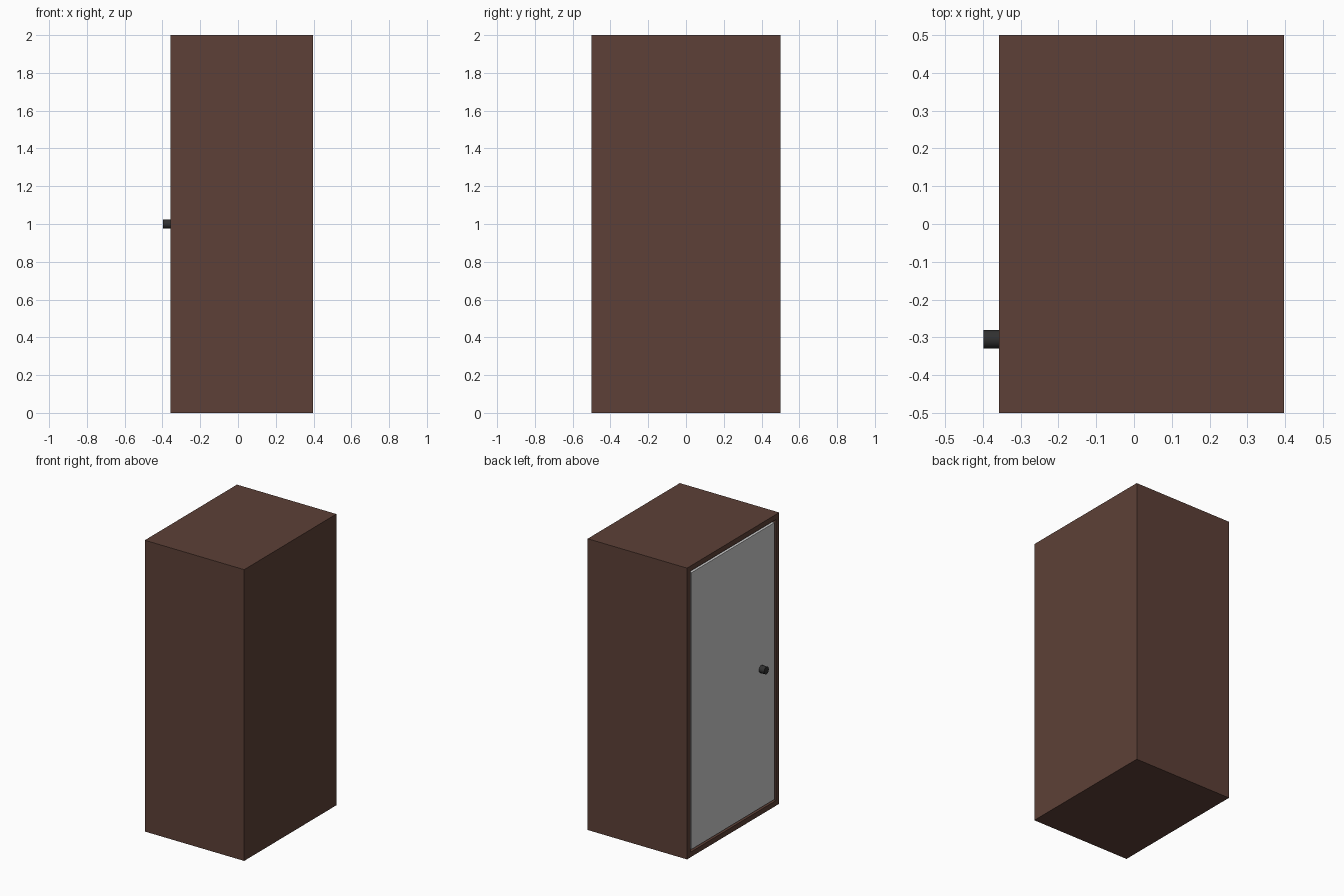
import bpy, bmesh
from math import pi, radians

if "Cube" in bpy.data.objects:
    bpy.data.objects.remove(bpy.data.objects["Cube"])

X0, X1 = -0.358, 0.397   # door side and back of the cabinet
FRAME = 0.05


def material(name, color):
    m = bpy.data.materials.new(name)
    m.diffuse_color = (*color, 1)
    m.use_nodes = True
    m.node_tree.nodes["Principled BSDF"].inputs["Base Color"].default_value = m.diffuse_color
    return m


def box(name, lo, hi, mat=None):
    bpy.ops.mesh.primitive_cube_add(size=1, location=[(a + b) / 2 for a, b in zip(lo, hi)])
    ob = bpy.context.object
    ob.name = name
    ob.scale = [b - a for a, b in zip(lo, hi)]
    bpy.ops.object.transform_apply(location=False, rotation=False, scale=True)
    if mat:
        ob.data.materials.append(mat)
    return ob


wood = material("dark_wood", (0.109, 0.051, 0.038))
black = material("black_metal", (0.03, 0.03, 0.03))

# Cabinet shell: inset the door side and push it inwards to leave a frame
body = box("cabinet_body", (X0, -0.5, 0), (X1, 0.5, 2), wood)
bm = bmesh.new()
bm.from_mesh(body.data)
opening = min(bm.faces, key=lambda f: f.calc_center_median().x)
bmesh.ops.inset_region(bm, faces=[opening], thickness=FRAME)
inner = bmesh.ops.extrude_discrete_faces(bm, faces=[opening])["faces"][0]
bmesh.ops.translate(bm, verts=inner.verts, vec=(X1 - X0 - FRAME, 0, 0))
bmesh.ops.recalc_face_normals(bm, faces=bm.faces)
bm.to_mesh(body.data)
bm.free()

# Door panel, flush with the frame
box("door", (X0, -0.5 + FRAME, FRAME), (X0 + 0.04, 0.5 - FRAME, 2 - FRAME))

# Round door knob
bpy.ops.mesh.primitive_cylinder_add(vertices=32, radius=0.025, depth=0.04,
                                    location=(X0 - 0.02, -0.305, 1), rotation=(0, pi / 2, 0))
knob = bpy.context.object
knob.name = "door_knob"
knob.data.materials.append(black)
bpy.ops.object.shade_smooth_by_angle(angle=radians(40))
